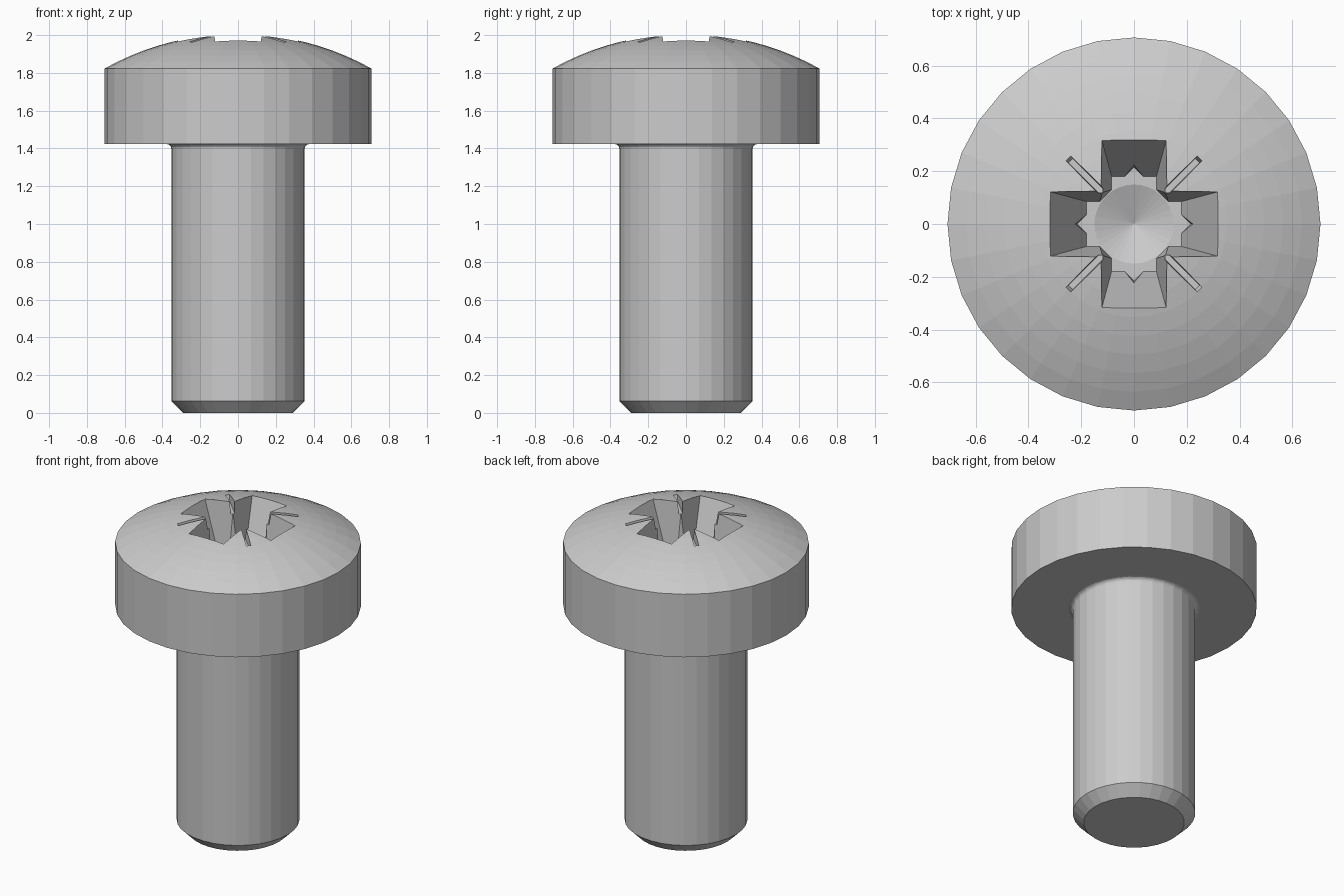
import bpy, bmesh
from math import sin, cos, pi, sqrt
from mathutils import Matrix, Vector

if "Cube" in bpy.data.objects:
    bpy.data.objects.remove(bpy.data.objects["Cube"])

SIDES = 32
DOME_R, APEX = 1.45, 2.007
FLOOR, TOP = 1.60, 2.05


def make_object(name, bm):
    bmesh.ops.recalc_face_normals(bm, faces=bm.faces)
    mesh = bpy.data.meshes.new(name)
    bm.to_mesh(mesh)
    bm.free()
    obj = bpy.data.objects.new(name, mesh)
    bpy.context.collection.objects.link(obj)
    return obj


def lathe(name, profile):
    bm = bmesh.new()
    verts = [bm.verts.new((r, 0, z)) for r, z in profile]
    edges = [bm.edges.new(p) for p in zip(verts, verts[1:])]
    bmesh.ops.spin(bm, geom=verts + edges, axis=(0, 0, 1), cent=(0, 0, 0),
                   angle=2 * pi, steps=SIDES)
    bmesh.ops.remove_doubles(bm, verts=bm.verts, dist=1e-5)
    return make_object(name, bm)


def tapered_block(name, low, high, z0, z1, turn=0):
    """Block whose (x0, x1, half width) changes from low to high."""
    bm = bmesh.new()
    bmesh.ops.create_cube(bm, size=2)
    for v in bm.verts:
        x0, x1, w = high if v.co.z > 0 else low
        v.co = Vector((x1 if v.co.x > 0 else x0, v.co.y * w, z1 if v.co.z > 0 else z0))
    bm.transform(Matrix.Rotation(turn, 4, 'Z'))
    return make_object(name, bm)


def dome_z(r):
    return APEX - DOME_R + sqrt(DOME_R ** 2 - r * r)


# Turned body: chamfered shank, neck fillet, head and dome
profile = [(0, 0), (0.29, 0), (0.353, 0.063)]
profile += [(0.378 - 0.025 * cos(a * pi / 8), 1.398 + 0.025 * sin(a * pi / 8)) for a in range(5)]
profile += [(0.707, 1.423)]
profile += [(0.707 * (1 - i / 10), dome_z(0.707 * (1 - i / 10))) for i in range(11)]
screw = lathe("screw", profile)

# Cross recess: two crossing slots, a bevelled core and a conical bottom
cutters = []
for i in range(2):
    cutters.append(tapered_block("cross_slot_cutter", (-0.18, 0.18, 0.085),
                                 (-0.348, 0.348, 0.13), FLOOR, TOP, i * pi / 2))
cutters.append(tapered_block("core_cutter", (-0.152, 0.152, 0.152),
                             (-0.174, 0.174, 0.174), FLOOR + 0.001, TOP + 0.01, pi / 4))
cutters.append(lathe("cone_cutter", [(0, FLOOR - 0.06), (0.15, FLOOR - 0.001),
                                     (0.148, FLOOR + 0.02), (0, FLOOR + 0.02)]))

# Four thin diagonal tick marks
for i in range(4):
    cutters.append(tapered_block("tick_cutter", (0.1, 0.34, 0.012), (0.1, 0.385, 0.016),
                                 1.925, TOP + 0.02, pi / 4 + i * pi / 2))

bpy.context.view_layer.objects.active = screw
for c in cutters:
    c.hide_render = True
    mod = screw.modifiers.new("cut", 'BOOLEAN')
    mod.operation, mod.solver, mod.object = 'DIFFERENCE', 'EXACT', c
    bpy.ops.object.modifier_apply(modifier=mod.name)
for c in cutters:
    bpy.data.objects.remove(c)
